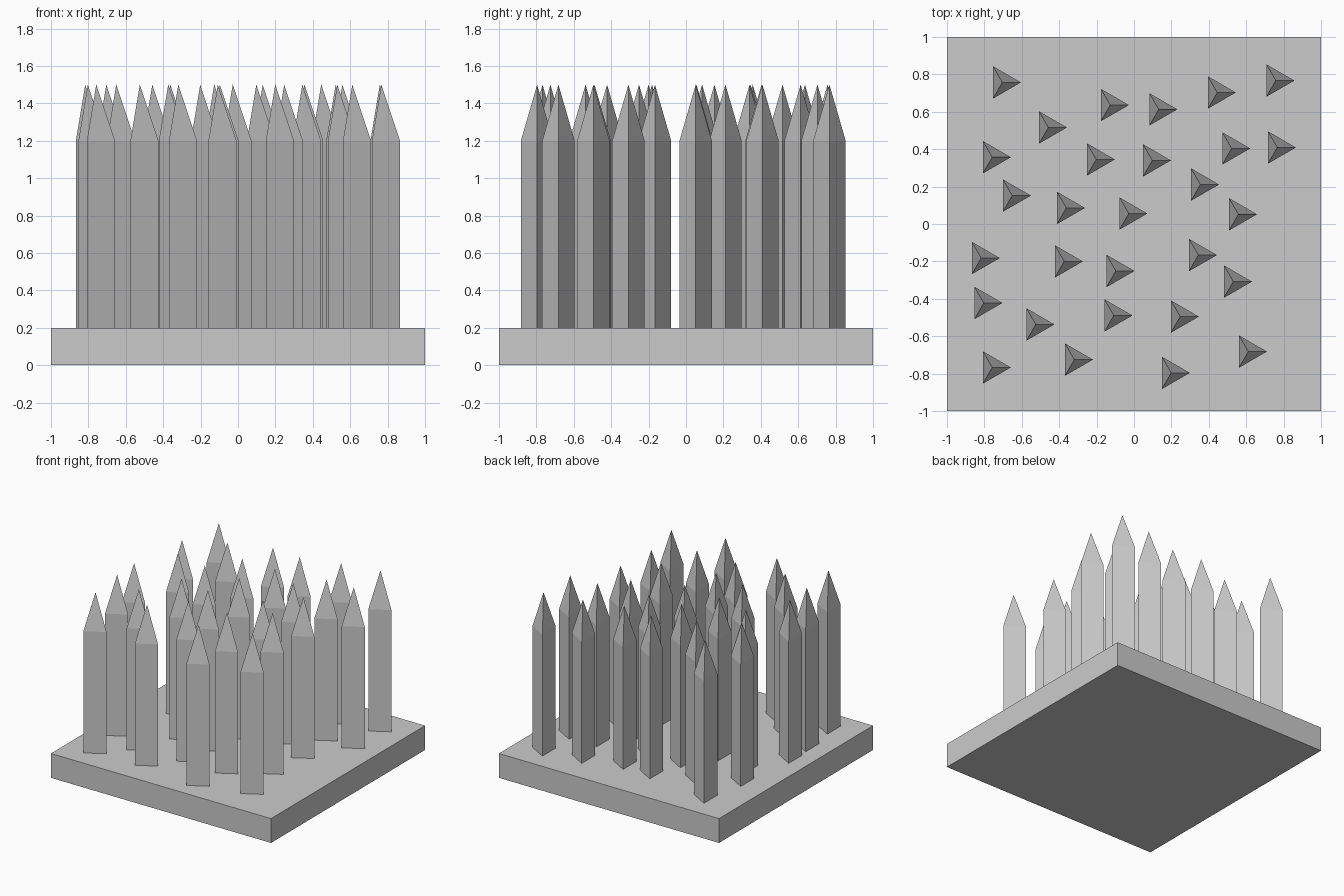
import bpy, bmesh
from math import cos, sin, pi

if "Cube" in bpy.data.objects:
    bpy.data.objects.remove(bpy.data.objects["Cube"])

RADIUS, Z_BASE, Z_SHOULDER, Z_TIP = 0.1, 0.2, 1.2, 1.5

# Scattered spike centres (x, y)
SPOTS = [
    (-0.704, 0.757), (-0.127, 0.636), (0.132, 0.613), (0.445, 0.703), (0.758, 0.767),
    (-0.458, 0.516), (-0.758, 0.357), (-0.202, 0.345), (0.098, 0.34), (0.522, 0.404),
    (0.766, 0.409), (-0.651, 0.152), (-0.362, 0.086), (-0.028, 0.056), (0.355, 0.211),
    (0.558, 0.052), (-0.817, -0.182), (-0.373, -0.2), (-0.097, -0.251), (0.344, -0.166),
    (0.531, -0.308), (-0.803, -0.422), (-0.525, -0.537), (-0.108, -0.489),
    (0.247, -0.495), (-0.758, -0.767), (-0.319, -0.725), (0.199, -0.796), (0.611, -0.682),
]

# Base slab
bpy.ops.mesh.primitive_cube_add(size=1, location=(0, 0, Z_BASE / 2))
slab = bpy.context.object
slab.name = "base_slab"
slab.scale = (2, 2, Z_BASE)

# One shared spike mesh: triangular prism with a pyramid tip, one corner facing +x
bm = bmesh.new()
ring = [(RADIUS * cos(i * 2 * pi / 3), RADIUS * sin(i * 2 * pi / 3)) for i in range(3)]
low = [bm.verts.new((x, y, Z_BASE)) for x, y in ring]
high = [bm.verts.new((x, y, Z_SHOULDER)) for x, y in ring]
tip = bm.verts.new((0, 0, Z_TIP))
bm.faces.new(low[::-1])
for i in range(3):
    j = (i + 1) % 3
    bm.faces.new((low[i], low[j], high[j], high[i]))
    bm.faces.new((high[i], high[j], tip))
mesh = bpy.data.meshes.new("spike")
bm.to_mesh(mesh)
bm.free()

# Spikes standing on the slab
for n, (x, y) in enumerate(SPOTS, 1):
    spike = bpy.data.objects.new(f"spike_{n}", mesh)
    spike.location = (x, y, 0)
    bpy.context.collection.objects.link(spike)
